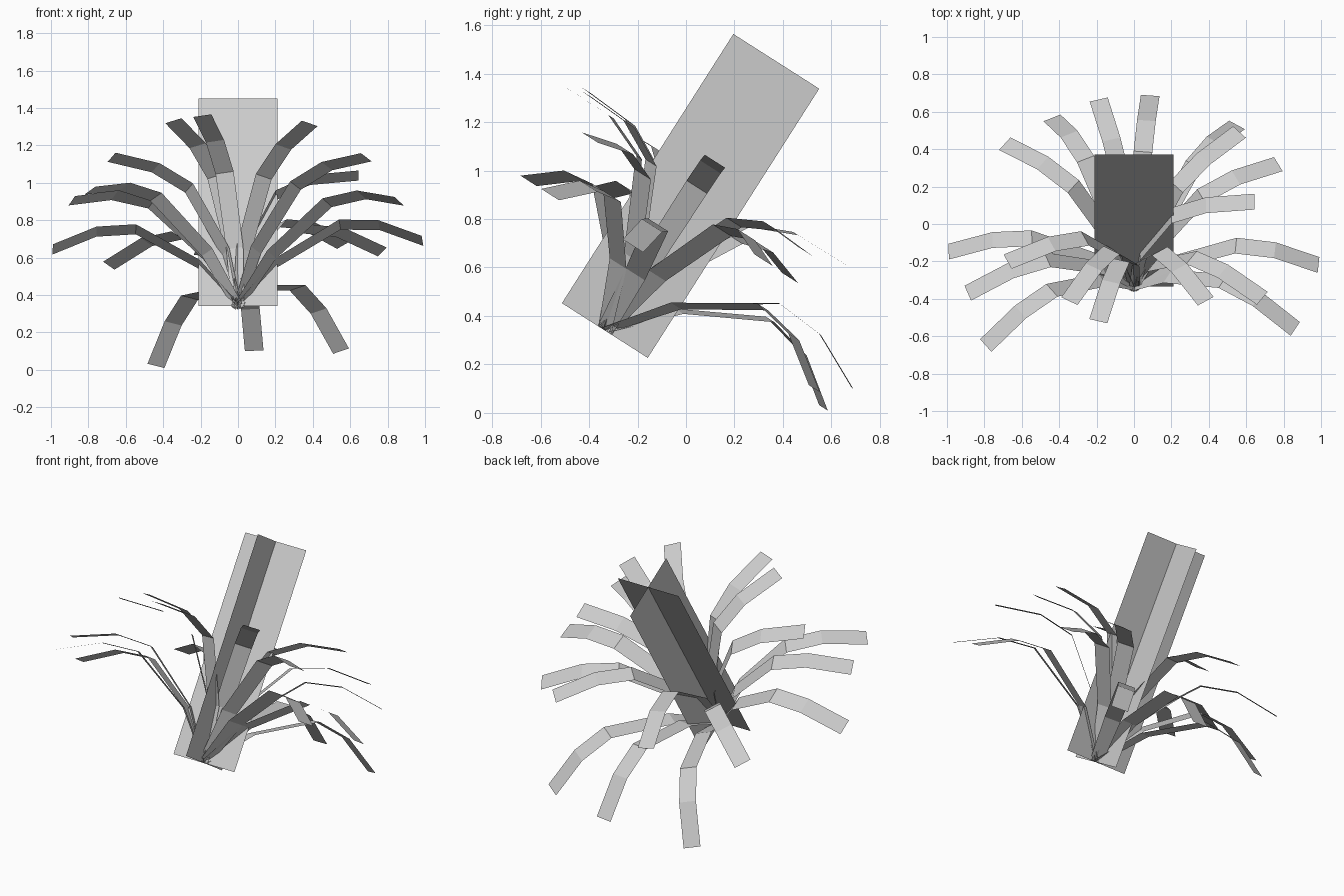
import bpy
from math import radians, cos, sin
from mathutils import Matrix, Vector

if "Cube" in bpy.data.objects:
    bpy.data.objects.remove(bpy.data.objects["Cube"])

# whole plant leans back around its root
FRAME = Matrix.Translation((0, -0.335, 0.34)) @ Matrix.Rotation(radians(-32.5), 4, 'X')


def add_mesh(name, verts, faces):
    me = bpy.data.meshes.new(name)
    me.from_pydata([FRAME @ Vector(v) for v in verts], [], faces)
    ob = bpy.data.objects.new(name, me)
    bpy.context.collection.objects.link(ob)
    return ob


# two crossed flower cards
H, W = 1.317, 0.21
for name, (dx, dy) in (("flower_card_front", (W, 0)), ("flower_card_side", (0, W))):
    add_mesh(name, [(-dx, -dy, 0), (dx, dy, 0), (dx, dy, H), (-dx, -dy, H)], [(0, 1, 2, 3)])

# arching leaf: (reach, height, half width), tip elevation 19.4 degrees
PROFILE = [(0, 0, 0.035), (0.207, 0.262, 0.047), (0.55, 0.482, 0.05),
           (0.76, 0.465, 0.05), (0.993, 0.35, 0.05)]


def leaf(name, azimuth, elevation):
    t, a = radians(elevation - 19.4), radians(azimuth)
    verts = []
    for r, h, w in PROFILE:
        rr, hh = r * cos(t) - h * sin(t), r * sin(t) + h * cos(t)
        for s in (-w, w):
            verts.append((rr * cos(a) - s * sin(a), rr * sin(a) + s * cos(a), hh))
    add_mesh(name, verts, [(2*i, 2*i+2, 2*i+3, 2*i+1) for i in range(len(PROFILE) - 1)])


# (azimuth, tip elevation) of every leaf
LEAVES = [(85, 19.3), (115.2, 11.8), (57.3, 14.4), (105.1, 46.5), (42.8, 43.1),
          (142.6, 34.3), (27.2, 34.5), (0.7, 52.3), (180.3, 19.8), (-5.2, 19.8),
          (-29.7, 19.5), (-35, 37.3), (-57, 48), (-105.2, 46.2), (-120, 49),
          (-143, 19.5), (-159.5, 25.7), (-155, 44.9)]
for n, (az, el) in enumerate(LEAVES, 1):
    leaf(f"leaf_{n:02d}", az, el)
